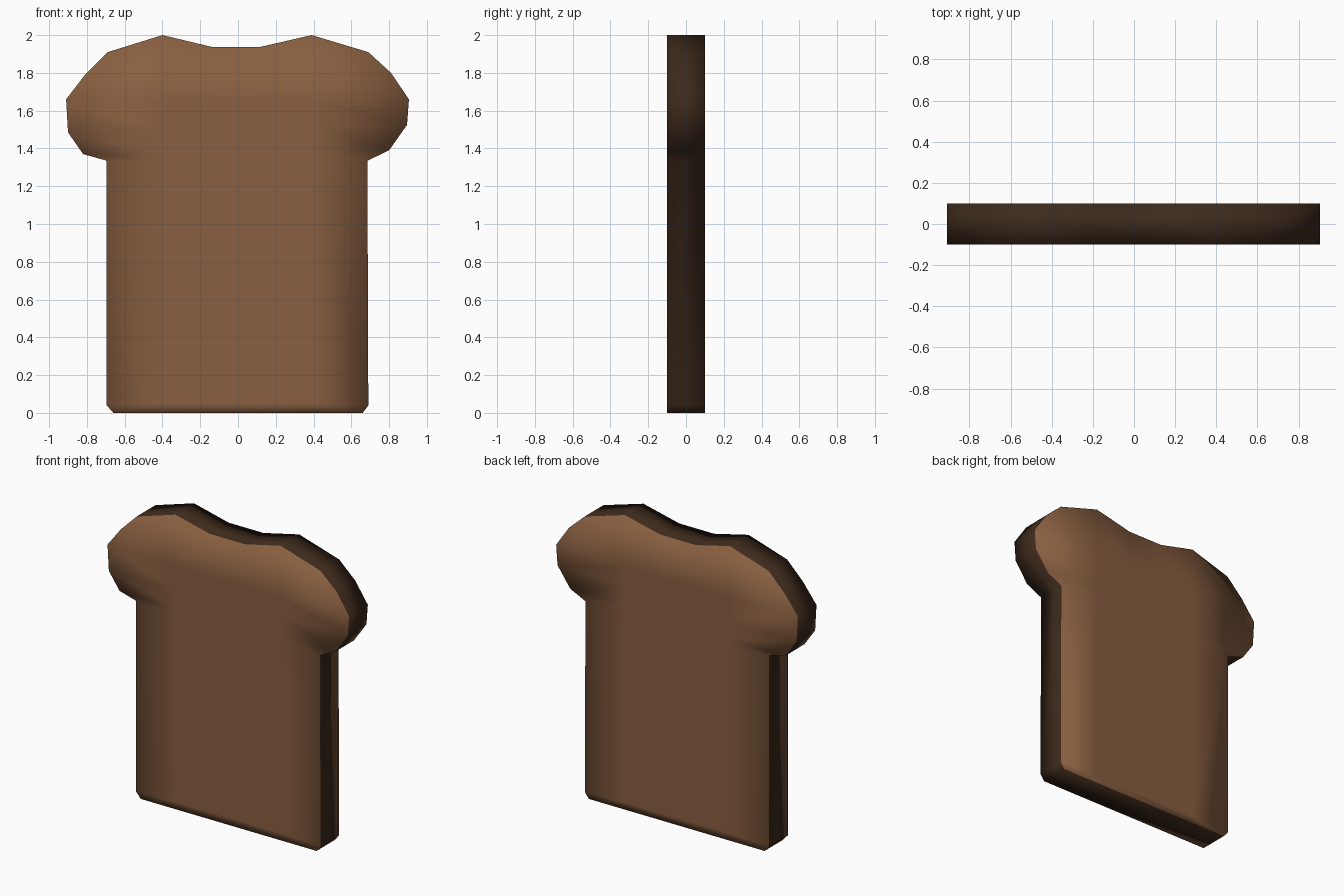
import bpy, bmesh

if "Cube" in bpy.data.objects:
    bpy.data.objects.remove(bpy.data.objects["Cube"])

HALF = 0.1  # half thickness of the slice

# Slice outline (x, z), slightly uneven left to right like real bread
right = [(0.66, 0), (0.69, 0.04), (0.685, 1.335), (0.80, 1.39), (0.895, 1.525),
         (0.905, 1.66), (0.81, 1.80), (0.69, 1.91), (0.39, 2.0), (0.12, 1.938)]
left = [(-0.66, 0), (-0.695, 0.04), (-0.695, 1.335), (-0.82, 1.37), (-0.90, 1.485),
        (-0.91, 1.66), (-0.81, 1.79), (-0.69, 1.91), (-0.40, 2.0), (-0.14, 1.938)]
outline = right + left[::-1]


def material(name, color):
    m = bpy.data.materials.new(name)
    m.diffuse_color = (*color, 1)
    m.use_nodes = True
    m.node_tree.nodes["Principled BSDF"].inputs["Base Color"].default_value = m.diffuse_color
    return m


def clamp(v, lo, hi):
    return max(lo, min(hi, v))


bm = bmesh.new()
n = len(outline)
rims = []

# Both bread faces: a flat centre panel with a surrounding band for soft shading
for y in (-HALF, HALF):
    rim = [bm.verts.new((x, y, z)) for x, z in outline]
    cache, inner = {}, []
    for x, z in outline:
        p = (round(clamp(x, -0.4, 0.4), 2), round(clamp(z, 0.05, 1.65), 2))
        if p not in cache:
            cache[p] = bm.verts.new((p[0], y, p[1]))
        inner.append(cache[p])
    for i in range(n):
        j = (i + 1) % n
        bm.faces.new(list(dict.fromkeys((rim[i], rim[j], inner[j], inner[i]))))
    bm.faces.new(list(dict.fromkeys(inner)))
    rims.append(rim)

# Crust wall around the slice
for i in range(n):
    j = (i + 1) % n
    f = bm.faces.new((rims[0][i], rims[0][j], rims[1][j], rims[1][i]))
    f.material_index = 1

bmesh.ops.recalc_face_normals(bm, faces=bm.faces)
for f in bm.faces:
    f.smooth = True

mesh = bpy.data.meshes.new("bread_slice")
bm.to_mesh(mesh)
bm.free()
mesh.materials.append(material("toasted_bread", (0.25, 0.115, 0.052)))
mesh.materials.append(material("crust", (0.045, 0.022, 0.011)))
slice_obj = bpy.data.objects.new("bread_slice", mesh)
bpy.context.collection.objects.link(slice_obj)
